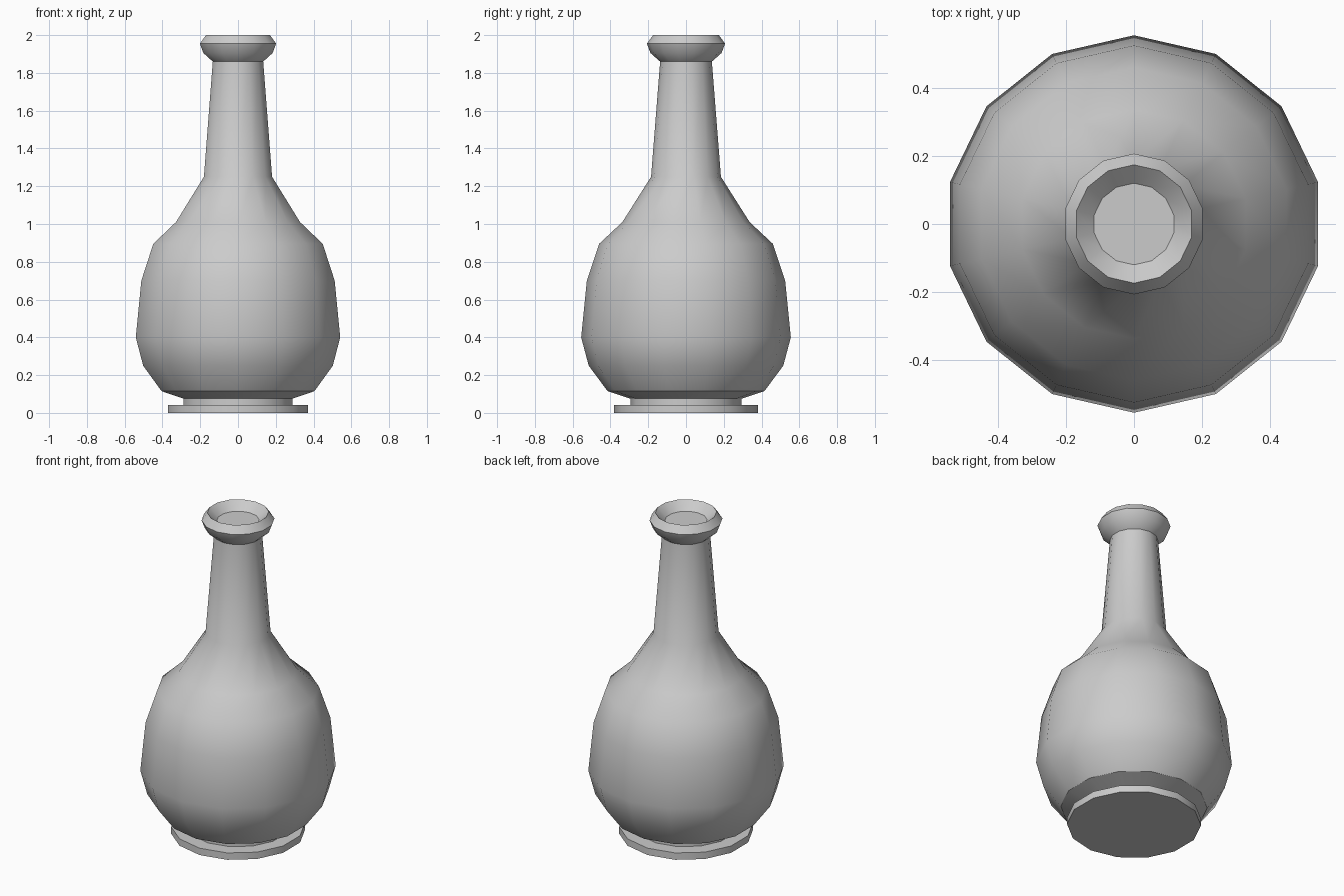
import bpy, bmesh
from math import sin, cos, pi, radians

if "Cube" in bpy.data.objects:
    bpy.data.objects.remove(bpy.data.objects["Cube"])

SIDES = 14


def lathe(name, profile, cap_start=False, cap_end=False):
    """Revolve (radius, z) points about z, with a corner on the y axis."""
    bm = bmesh.new()
    rings = [[bm.verts.new((r * sin(2 * pi * i / SIDES), r * cos(2 * pi * i / SIDES), z))
              for i in range(SIDES)] for r, z in profile]
    for a, b in zip(rings, rings[1:]):
        for i in range(SIDES):
            j = (i + 1) % SIDES
            bm.faces.new((a[j], a[i], b[i], b[j]))
    if cap_start:
        bm.faces.new(rings[0])
    if cap_end:
        bm.faces.new(rings[-1][::-1])
    mesh = bpy.data.meshes.new(name)
    bm.to_mesh(mesh)
    bm.free()
    obj = bpy.data.objects.new(name, mesh)
    bpy.context.collection.objects.link(obj)
    bpy.ops.object.select_all(action='DESELECT')
    obj.select_set(True)
    bpy.context.view_layer.objects.active = obj
    bpy.ops.object.shade_smooth_by_angle(angle=radians(34))
    return obj


# Foot disc with its short stem
lathe("foot", [(0.38, 0), (0.38, 0.043), (0.295, 0.043), (0.295, 0.075)], cap_start=True)

# Bulbous body, shoulder and tapering neck
lathe("body", [(0.295, 0.075), (0.415, 0.115), (0.515, 0.25), (0.555, 0.40),
               (0.525, 0.70), (0.46, 0.895), (0.337, 1.01), (0.185, 1.25), (0.137, 1.86)])

# Flared lip with a shallow recessed mouth
lathe("lip", [(0.137, 1.86), (0.188, 1.905), (0.207, 1.955), (0.174, 2.0), (0.12, 1.95)],
      cap_end=True)
